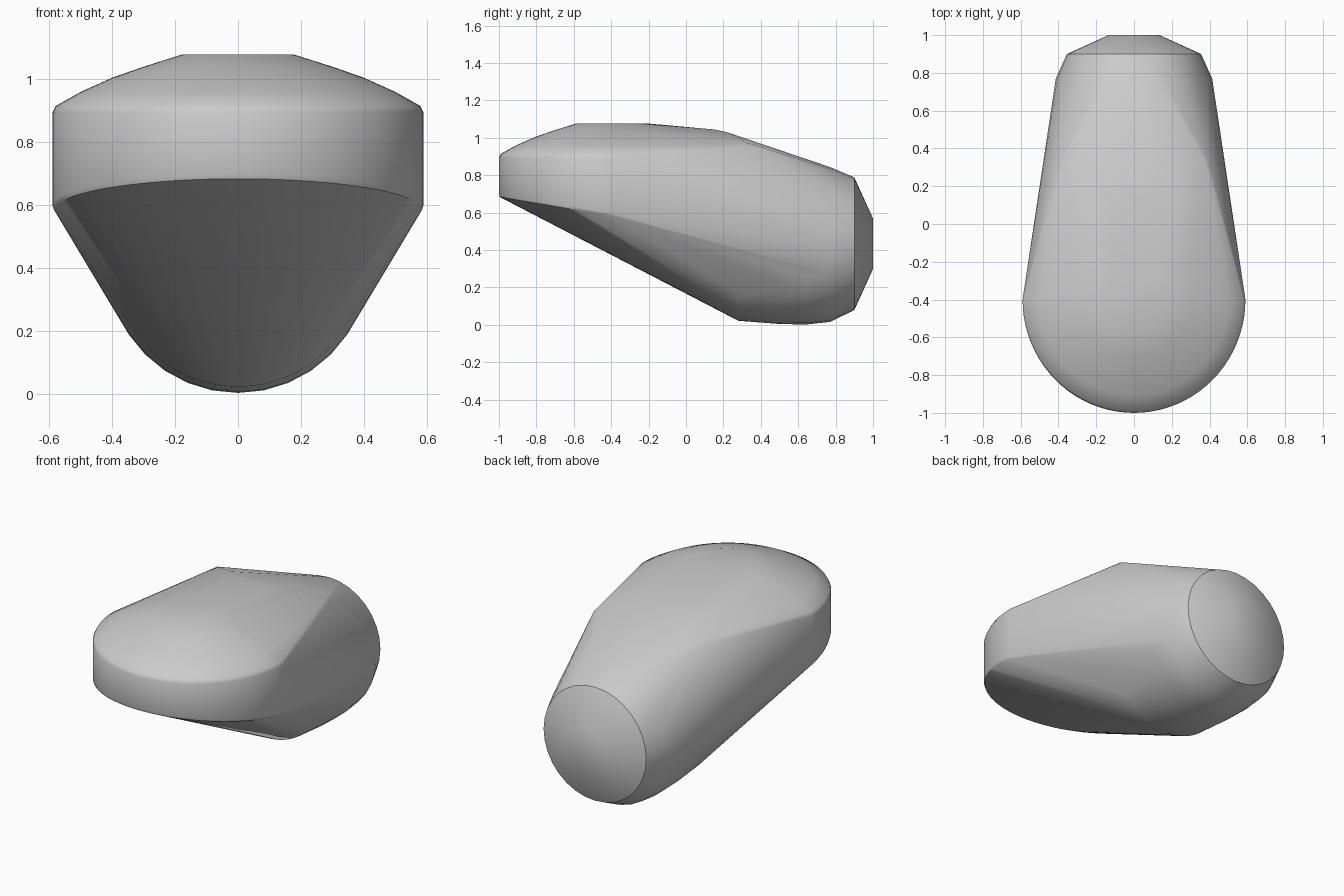
import bpy, bmesh
from math import sin, cos, pi, radians

cube = bpy.data.objects.get("Cube")
if cube:
    bpy.data.objects.remove(cube, do_unlink=True)

grey = bpy.data.materials.new("light grey")
grey.use_nodes = True
colour = (0.6, 0.6, 0.6, 1)
grey.diffuse_color = colour
grey.node_tree.nodes["Principled BSDF"].inputs["Base Color"].default_value = colour

points = []


def plan_ring(radius, height, start=0, end=2 * pi, steps=40):
    """Horizontal ring around the rounded nose; height is a function of y."""
    for i in range(steps + 1):
        a = start + (end - start) * i / steps
        y = -0.4 + radius * 1.017 * sin(a)
        points.append((radius * cos(a), y, height(y)))


def tail_ring(y, radius, centre, start=0, end=2 * pi, steps=32):
    """Upright ring across the tail."""
    for i in range(steps + 1):
        a = start + (end - start) * i / steps
        points.append((radius * cos(a), y, centre + radius * sin(a)))


# Nose band: sloping lower edge, softened on both rims
plan_ring(0.585, lambda y: 0.59 - (y + 0.4) * 0.167 - 0.006, pi, 2 * pi)
plan_ring(0.59, lambda y: 0.59 - (y + 0.4) * 0.167 + 0.008, pi, 2 * pi)
plan_ring(0.59, lambda y: 0.895, pi, 2 * pi)
plan_ring(0.58, lambda y: 0.915, pi, 2 * pi)

# Shallow dome on top
for r in (0.5, 0.4, 0.3, 0.2, 0.14):
    plan_ring(r, lambda y: 1.085 - 0.5 * r * r, pi, 2 * pi)
plan_ring(0.18, lambda y: 1.078)

# Top shoulders where the roof breaks down to the tail
for s in (-1, 1):
    points += [(s * 0.14, 0.15, 1.045), (s * 0.2, 0.22, 1.03),
               (s * 0.375, 0.33, 0.972), (s * 0.385, 0.36, 0.955)]

# Round belly and tail
tail_ring(0.28, 0.4, 0.422, pi, 2 * pi)
for y, r, c in ((0.5, 0.415, 0.42), (0.64, 0.418, 0.42),
                (0.77, 0.414, 0.43), (0.9, 0.355, 0.434)):
    tail_ring(y, r, c)

# Wrap everything in one skin
bm = bmesh.new()
for p in points:
    bm.verts.new(p)
bmesh.ops.remove_doubles(bm, verts=bm.verts, dist=0.0005)
hull = bmesh.ops.convex_hull(bm, input=bm.verts)
loose = {v for k in ("geom_interior", "geom_unused") for v in hull[k]
         if isinstance(v, bmesh.types.BMVert)}
bmesh.ops.delete(bm, geom=list(loose), context='VERTS')
bmesh.ops.dissolve_limit(bm, angle_limit=radians(0.5), verts=bm.verts, edges=bm.edges)

# Tapered end cap with a small flat centre
rear = max(bm.faces, key=lambda f: f.calc_center_median().y)
bmesh.ops.inset_region(bm, faces=[rear], thickness=0.05)
for v in rear.verts:
    k = 0.135 / 0.305
    v.co = (v.co.x * k, 1.0, 0.434 + (v.co.z - 0.434) * k)
bmesh.ops.recalc_face_normals(bm, faces=bm.faces)

mesh = bpy.data.meshes.new("body")
bm.to_mesh(mesh)
bm.free()
mesh.materials.append(grey)
body = bpy.data.objects.new("body", mesh)
bpy.context.collection.objects.link(body)
bpy.context.view_layer.objects.active = body
body.select_set(True)
bpy.ops.object.shade_smooth_by_angle(angle=radians(35))
